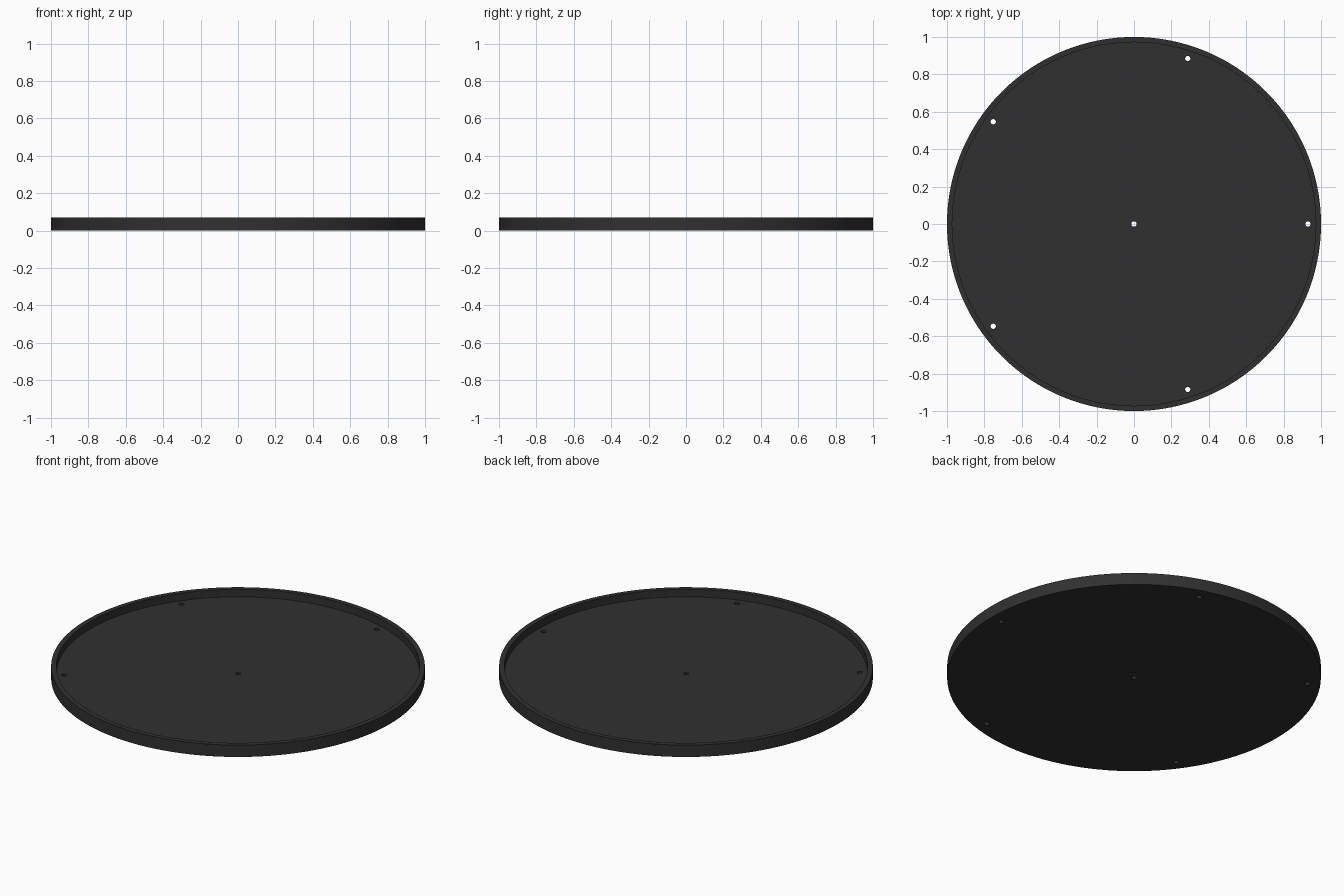
import bpy
import math

if "Cube" in bpy.data.objects:
    bpy.data.objects.remove(bpy.data.objects["Cube"])

R, R_IN, HEIGHT, FLOOR = 1.0, 0.972, 0.07, 0.026
HOLE_R, HOLE_RING = 0.014, 0.93


def cylinder(name, radius, z0, z1, sides, x=0.0, y=0.0):
    bpy.ops.mesh.primitive_cylinder_add(vertices=sides, radius=radius, depth=z1 - z0,
                                        location=(x, y, (z0 + z1) / 2))
    ob = bpy.context.object
    ob.name = name
    return ob


# Round tray body
tray = cylinder("round_tray", R, 0, HEIGHT, 128)

# Cutters: shallow recess, centre hole and five holes around the rim
cutters = [cylinder("recess_cutter", R_IN, FLOOR, HEIGHT + 0.1, 128),
           cylinder("centre_hole_cutter", HOLE_R, -0.1, HEIGHT, 24)]
for i in range(5):
    a = math.tau * i / 5
    cutters.append(cylinder("drain_hole_cutter", HOLE_R, -0.1, HEIGHT, 24,
                            HOLE_RING * math.cos(a), HOLE_RING * math.sin(a)))

# Cut the recess and the holes
bpy.ops.object.select_all(action='DESELECT')
tray.select_set(True)
bpy.context.view_layer.objects.active = tray
for c in cutters:
    c.hide_render = True
    mod = tray.modifiers.new("cut", 'BOOLEAN')
    mod.operation = 'DIFFERENCE'
    mod.solver = 'EXACT'
    mod.object = c
    bpy.ops.object.modifier_apply(modifier=mod.name)
for c in cutters:
    bpy.data.objects.remove(c, do_unlink=True)

bpy.ops.object.shade_smooth_by_angle(angle=math.radians(30))

# Dark plastic
mat = bpy.data.materials.new("dark_plastic")
mat.diffuse_color = (0.03, 0.03, 0.03, 1)
mat.use_nodes = True
mat.node_tree.nodes["Principled BSDF"].inputs["Base Color"].default_value = mat.diffuse_color
tray.data.materials.append(mat)
